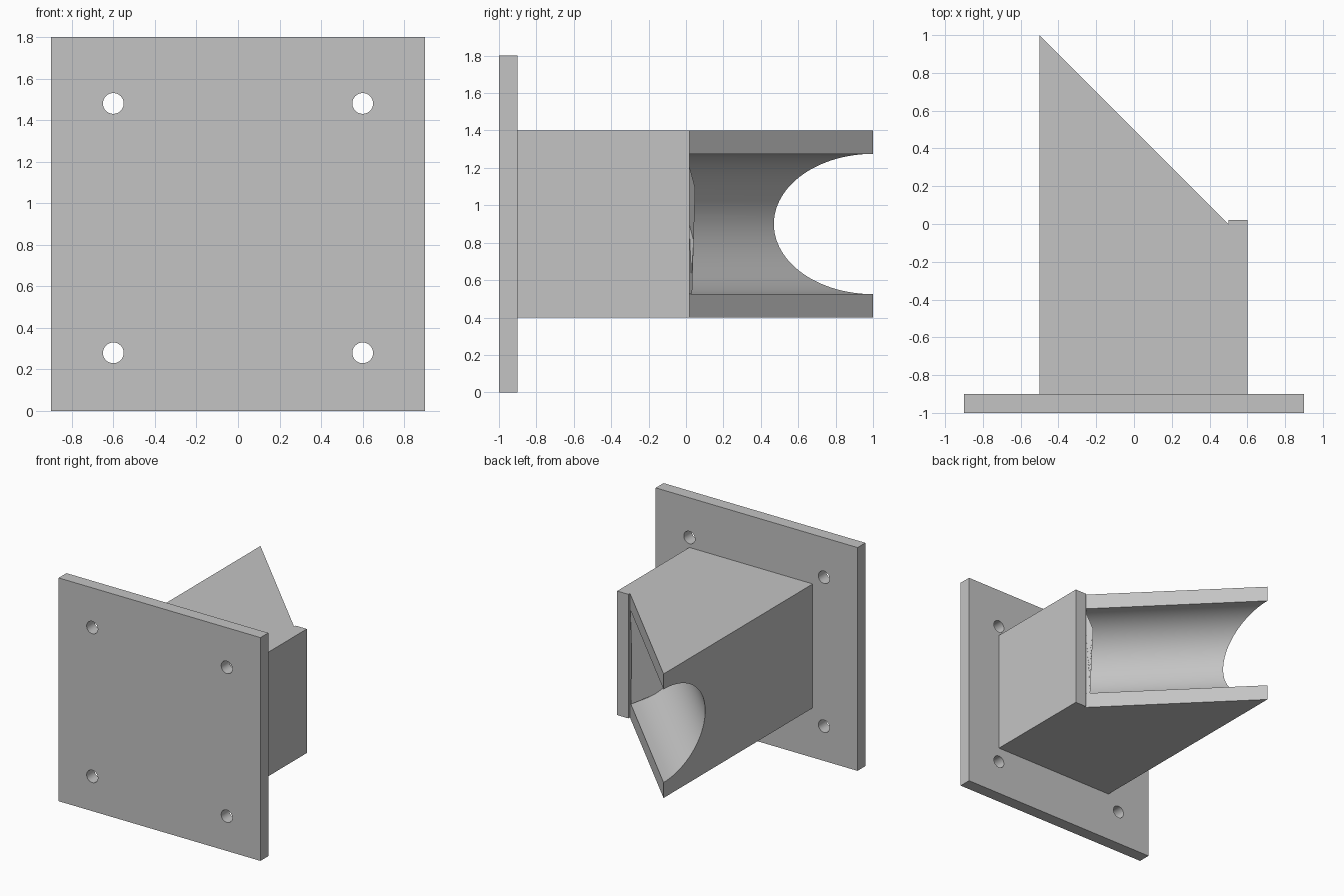
import bpy, bmesh, math
from mathutils import Vector, Matrix

cube = bpy.data.objects.get("Cube")
if cube:
    bpy.data.objects.remove(cube, do_unlink=True)

# One plain grey for everything
grey = bpy.data.materials.new("light_grey")
grey.use_nodes = True
colour = (0.55, 0.55, 0.55, 1)
grey.diffuse_color = colour
grey.node_tree.nodes["Principled BSDF"].inputs["Base Color"].default_value = colour


def prism(name, outline, depth, matrix):
    """Extrude a 2D outline along local z, then place it with a matrix."""
    bm = bmesh.new()
    base = bm.faces.new([bm.verts.new((u, v, 0)) for u, v in outline])
    top = bmesh.ops.extrude_face_region(bm, geom=[base])["geom"]
    bmesh.ops.translate(bm, vec=(0, 0, depth),
                        verts=[g for g in top if isinstance(g, bmesh.types.BMVert)])
    bm.transform(matrix)
    bmesh.ops.recalc_face_normals(bm, faces=bm.faces)
    mesh = bpy.data.meshes.new(name)
    bm.to_mesh(mesh)
    bm.free()
    mesh.materials.append(grey)
    obj = bpy.data.objects.new(name, mesh)
    bpy.context.collection.objects.link(obj)
    return obj


def arc(radius, sweep, steps):
    return [(radius * math.cos(sweep * i / steps), radius * math.sin(sweep * i / steps))
            for i in range(steps)]


def finish(obj, cutters):
    """Cut, apply, and smooth only the curved walls."""
    bpy.ops.object.select_all(action='DESELECT')
    bpy.context.view_layer.objects.active = obj
    obj.select_set(True)
    for cutter in cutters:
        cutter.hide_render = True
        mod = obj.modifiers.new("cut", 'BOOLEAN')
        mod.object = cutter
        mod.solver = 'EXACT'
        bpy.ops.object.modifier_apply(modifier=mod.name)
        bpy.data.objects.remove(cutter, do_unlink=True)
    bpy.ops.object.shade_smooth_by_angle(angle=math.radians(25))


# Square mounting plate with four screw holes
to_back = Matrix.Rotation(math.radians(-90), 4, 'X')   # local z -> +y
plate = prism("mounting_plate", [(-0.9, 0), (0.9, 0), (0.9, -1.8), (-0.9, -1.8)],
              0.1, Matrix.Translation((0, -1, 0)) @ to_back)
holes = [prism("screw_hole", arc(0.05, math.tau, 32), 0.3,
               Matrix.Translation((x, -1.1, z)) @ to_back)
         for x in (-0.6, 0.6) for z in (0.28, 1.48)]
finish(plate, holes)

# Wedge-shaped arm with a small stop lip at the low end of the slope
arm = prism("wedge_arm", [(-0.5, -0.9), (0.6, -0.9), (0.6, 0.02), (0.5, 0.02),
                          (0.5, 0), (-0.5, 1)],
            1.0, Matrix.Translation((0, 0, 0.4)))

# Half-round trough along the slope, ending square against the lip
along = Vector((-1, 1, 0)).normalized()
inward = Vector((-1, -1, 0)).normalized()
up = Vector((0, 0, 1))
frame = Matrix((up, inward, along)).transposed().to_4x4()
half_round = arc(0.375, math.pi, 64) + [(-0.375, 0), (-0.375, -0.3), (0.375, -0.3)]
trough = prism("trough_cutter", half_round, 2.2,
               Matrix.Translation((0.5, 0, 0.9)) @ frame)
# Keep the overhanging part of the cutter clear of the lip
for v in trough.data.vertices:
    offset = v.co - Vector((0.5, 0, 0.9))
    if offset.dot(inward) < -0.1 and offset.dot(along) < 0.1:
        v.co += along * 0.3
finish(arm, [trough])
